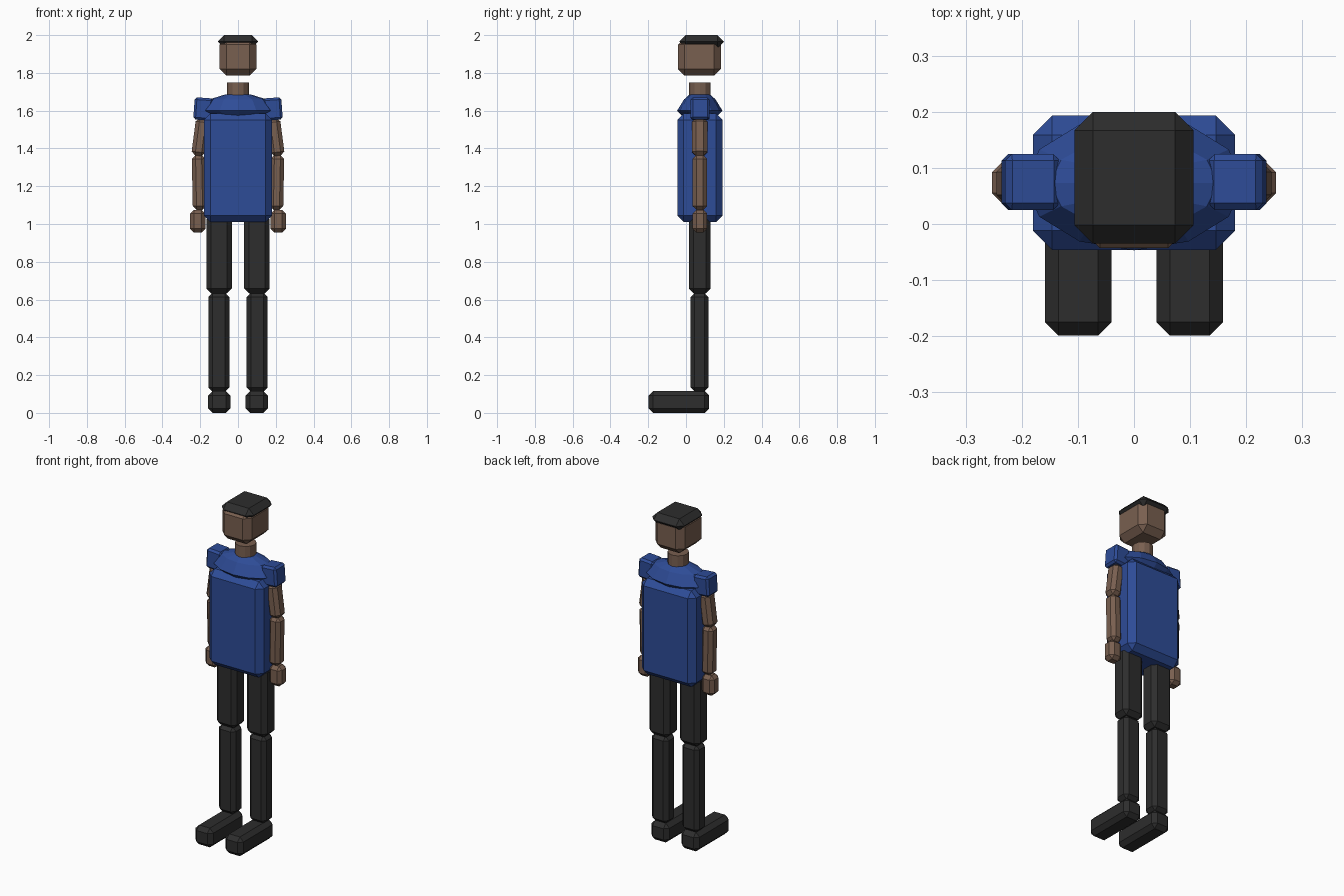
import bpy, bmesh, math
from mathutils import Matrix

if "Cube" in bpy.data.objects:
    bpy.data.objects.remove(bpy.data.objects["Cube"])


def material(name, rgb):
    m = bpy.data.materials.new(name)
    m.diffuse_color = (*rgb, 1)
    m.use_nodes = True
    m.node_tree.nodes["Principled BSDF"].inputs["Base Color"].default_value = m.diffuse_color
    return m


BLUE = material("blue_cloth", (0.027, 0.072, 0.31))
SKIN = material("brown_skin", (0.19, 0.115, 0.08))
DARK = material("charcoal", (0.026, 0.026, 0.026))
CY = 0.073  # depth of the body axis


def add(name, bm, mat):
    bmesh.ops.recalc_face_normals(bm, faces=bm.faces)
    me = bpy.data.meshes.new(name)
    bm.to_mesh(me)
    bm.free()
    me.materials.append(mat)
    ob = bpy.data.objects.new(name, me)
    bpy.context.collection.objects.link(ob)


def block(name, x, y, z, c, mat, tilt=0, skip=None):
    """Chamfered box from (min, max) ranges; skip leaves the rim at that height sharp."""
    bm = bmesh.new()
    bmesh.ops.create_cube(bm, size=1)
    size = [b - a for a, b in (x, y, z)]
    mid = [(a + b) / 2 for a, b in (x, y, z)]
    for v in bm.verts:
        v.co = [v.co[i] * size[i] for i in range(3)]
    edges = [e for e in bm.edges if skip is None
             or any(abs(v.co.z + mid[2] - skip) > 1e-4 for v in e.verts)]
    bmesh.ops.bevel(bm, geom=edges, offset=c, segments=1, affect='EDGES', profile=0.5)
    bm.transform(Matrix.Translation(mid) @ Matrix.Rotation(tilt, 4, 'Y'))
    add(name, bm, mat)


def loft(name, rings, n, mat, turn=0):
    """Stack of elliptical rings: (half width, half depth, height)."""
    bm = bmesh.new()
    loops = []
    for hx, hy, z in rings:
        angles = [turn + math.tau * i / n for i in range(n)]
        loops.append([bm.verts.new((hx * math.cos(a), CY + hy * math.sin(a), z)) for a in angles])
    for a, b in zip(loops, loops[1:]):
        for i in range(n):
            j = (i + 1) % n
            bm.faces.new((a[i], a[j], b[j], b[i]))
    bm.faces.new(loops[0][::-1])
    bm.faces.new(loops[-1])
    add(name, bm, mat)


# Torso halves meeting at the waist, and the rounded yoke above
block("lower_torso", (-0.18, 0.18), (-0.046, 0.193), (1.01, 1.27), 0.034, BLUE, skip=1.27)
block("upper_torso", (-0.18, 0.18), (-0.046, 0.193), (1.27, 1.585), 0.034, BLUE, skip=1.27)
loft("yoke", [(0.12, 0.08, 1.56), (0.195, 0.12, 1.60),
              (0.15, 0.083, 1.66), (0.07, 0.055, 1.685)], 12, BLUE)

# Neck, head and cap
loft("neck", [(0.058, 0.058, 1.65), (0.058, 0.058, 1.75)], 12, SKIN)
block("head", (-0.097, 0.097), (-0.043, 0.185), (1.785, 1.985), 0.036, SKIN)
block("cap", (-0.106, 0.106), (-0.035, 0.2), (1.932, 2.0), 0.033, DARK)

# Limbs, mirrored left and right
for side, s in (("left", 1), ("right", -1)):
    def limb(part, x, y, z, c, mat, tilt=0):
        block(f"{side}_{part}", sorted((s * x[0], s * x[1])), y, z, c, mat, s * tilt)

    limb("shoulder", (0.135, 0.233), (0.025, 0.125), (1.55, 1.668), 0.012, BLUE, -0.07)
    limb("upper_arm", (0.162, 0.235), (0.032, 0.113), (1.36, 1.56), 0.02, SKIN, -0.13)
    limb("forearm", (0.17, 0.242), (0.035, 0.111), (1.075, 1.365), 0.02, SKIN, 0.02)
    limb("hand", (0.172, 0.253), (0.035, 0.112), (0.955, 1.075), 0.02, SKIN)
    limb("thigh", (0.033, 0.168), (0.015, 0.13), (0.633, 1.05), 0.025, DARK)
    limb("shin", (0.046, 0.157), (0.024, 0.119), (0.113, 0.635), 0.022, DARK)
    limb("foot", (0.04, 0.159), (-0.199, 0.123), (0.0, 0.115), 0.024, DARK)
